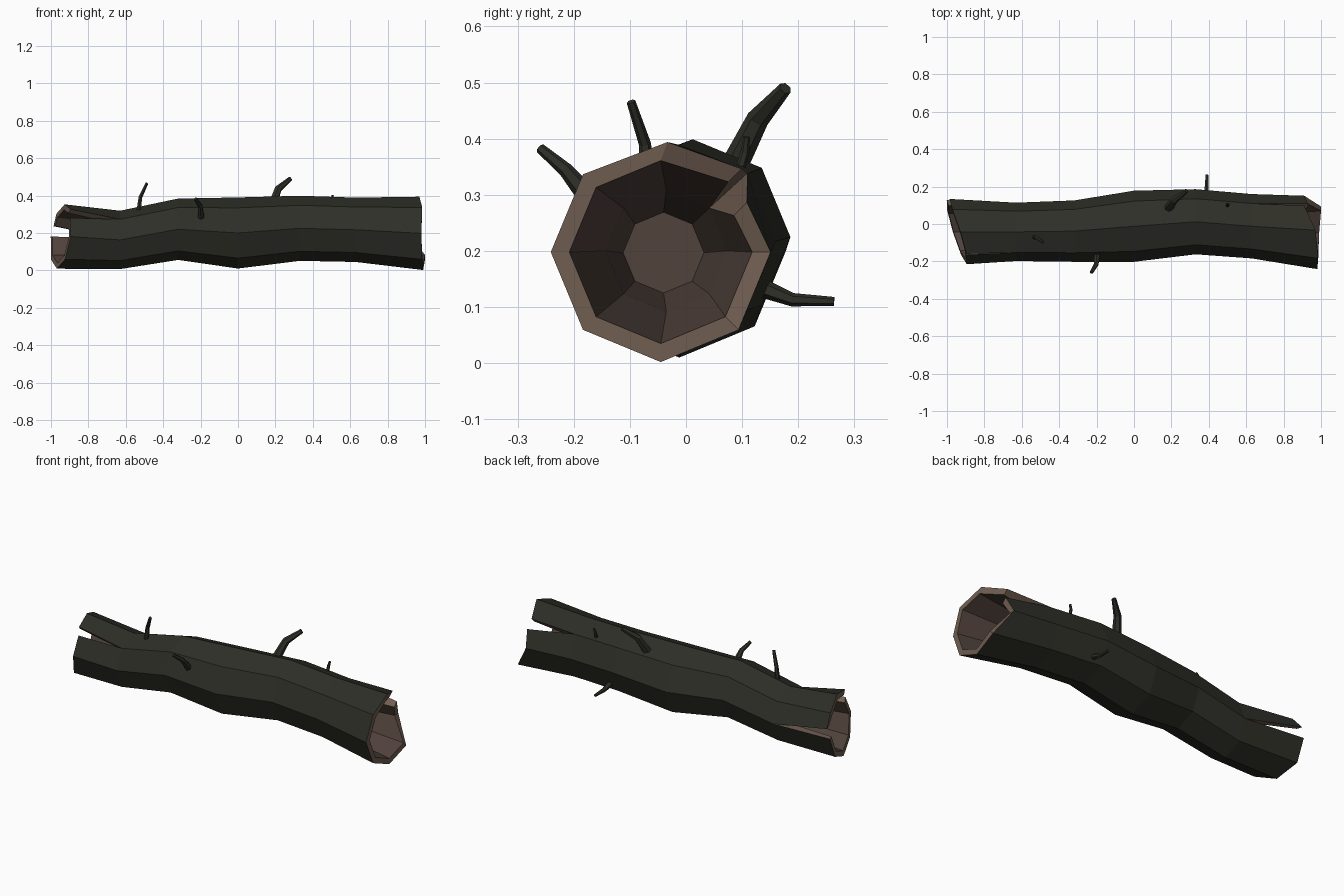
import bpy, bmesh
from math import cos, sin, pi
from mathutils import Vector

if "Cube" in bpy.data.objects:
    bpy.data.objects.remove(bpy.data.objects["Cube"])

N = 8

def material(name, rgb):
    m = bpy.data.materials.new(name)
    m.diffuse_color = (*rgb, 1)
    m.use_nodes = True
    m.node_tree.nodes["Principled BSDF"].inputs["Base Color"].default_value = m.diffuse_color
    return m

bark = material("bark", (0.028, 0.028, 0.021))
rim_wood = material("rim_wood", (0.16, 0.11, 0.082))
inner_wood = material("inner_wood", (0.08, 0.054, 0.044))

def finish(name, bm, mats):
    bmesh.ops.remove_doubles(bm, verts=bm.verts, dist=1e-5)
    bmesh.ops.recalc_face_normals(bm, faces=bm.faces)
    me = bpy.data.meshes.new(name)
    bm.to_mesh(me)
    bm.free()
    for m in mats:
        me.materials.append(m)
    ob = bpy.data.objects.new(name, me)
    bpy.context.collection.objects.link(ob)
    return ob

def add_face(bm, pts, mat=0):
    f = bm.faces.new([bm.verts.new(p) for p in pts])
    f.material_index = mat

def ring(x, y, z, r):
    """Octagon in the yz plane: corner 0 faces back, corner 2 faces up."""
    return [Vector((x, y + r * cos(2 * pi * k / N), z + r * sin(2 * pi * k / N)))
            for k in range(N)]

# Hollow trunk: x, y, z, radius of each bark ring
rings = [ring(*p) for p in [
    (-0.63, -0.042, 0.163, 0.156), (-0.32, -0.038, 0.22, 0.164),
    (0.0, -0.012, 0.2, 0.19), (0.33, 0.012, 0.225, 0.174),
    (0.63, -0.012, 0.217, 0.172)]]

# Broken ends: slanted rims
left_out, left_in = ring(0, -0.043, 0.181, 0.172), ring(0, -0.043, 0.181, 0.142)
for p in left_out + left_in:
    p.x = -0.948 - 0.31 * (p.y + 0.043) + 0.12 * (p.z - 0.18)
right_out, right_in = ring(0, -0.045, 0.198, 0.196), ring(0, -0.045, 0.198, 0.163)
for k, x in enumerate([0.91, 0.93, 0.97, 0.985, 0.98, 0.985, 0.99, 1.0]):
    right_out[k].x = right_in[k].x = x
right_out[2].y += 0.012

# Each end: rims, bark ring it joins, cavity rings, and cracks
# (corner: shift of the panel before it, shift of the panel after it)
ends = [
    (left_out, left_in, rings[0],
     [ring(-0.63, -0.042, 0.168, 0.105), ring(-0.32, -0.04, 0.19, 0.07)],
     {0: ((0, 0, 0), (0.015, 0.005, 0.055)),
      3: ((0.0, 0.005, 0.025), (0, 0, -0.022))}),
    (right_out, right_in, rings[-1],
     [ring(0.63, -0.035, 0.2, 0.108), ring(0.33, -0.04, 0.197, 0.072)],
     {1: ((0, 0.015, -0.05), (-0.02, 0.005, 0.01))}),
]

bm = bmesh.new()
for a, b in zip(rings, rings[1:]):
    for k in range(N):
        j = (k + 1) % N
        add_face(bm, [a[k], a[j], b[j], b[k]])

for out, inn, bark_ring, cavity, cracks in ends:
    def lip(base, k, side):
        return base[k] + Vector(cracks[k][side] if k in cracks else (0, 0, 0))
    for k in range(N):
        j = (k + 1) % N
        o0, o1, i0, i1 = lip(out, k, 1), lip(out, j, 0), lip(inn, k, 1), lip(inn, j, 0)
        add_face(bm, [o0, o1, bark_ring[j], bark_ring[k]])
        add_face(bm, [o0, o1, i1, i0], 1)
        add_face(bm, [i0, i1, cavity[0][j], cavity[0][k]], 2)
        add_face(bm, [cavity[0][k], cavity[0][j], cavity[1][j], cavity[1][k]], 2)
    add_face(bm, cavity[1], 2)
    # side walls of the cracks
    for k in cracks:
        for s in (0, 1):
            add_face(bm, [lip(out, k, s), bark_ring[k], cavity[0][k], lip(inn, k, s)], 1)
finish("hollow_trunk", bm, [bark, rim_wood, inner_wood])

# Twigs: tapered bent six-sided stubs
def twig(name, pts, radii, sides=6):
    pts = [Vector(p) for p in pts]
    bm = bmesh.new()
    loops = []
    for i, (p, r) in enumerate(zip(pts, radii)):
        d = (pts[min(i + 1, len(pts) - 1)] - pts[max(i - 1, 0)]).normalized()
        u = d.cross(Vector((1, 0, 0))).normalized()
        v = d.cross(u)
        loops.append([p + r * (cos(2 * pi * k / sides) * u + sin(2 * pi * k / sides) * v)
                      for k in range(sides)])
    for a, b in zip(loops, loops[1:]):
        for k in range(sides):
            j = (k + 1) % sides
            add_face(bm, [a[k], a[j], b[j], b[k]])
    add_face(bm, loops[0])
    add_face(bm, loops[-1])
    finish(name, bm, [bark])

twig("left_top_twig", [(-0.535, -0.07, 0.29), (-0.522, -0.073, 0.39), (-0.487, -0.098, 0.466)],
     [0.014, 0.011, 0.008])
twig("front_twig", [(-0.198, -0.165, 0.285), (-0.202, -0.215, 0.345), (-0.228, -0.26, 0.383)],
     [0.02, 0.013, 0.009])
twig("large_top_twig", [(0.175, 0.07, 0.32), (0.215, 0.128, 0.435), (0.28, 0.177, 0.49)],
     [0.026, 0.02, 0.012])
twig("back_twig", [(0.38, 0.125, 0.138), (0.388, 0.19, 0.113), (0.39, 0.264, 0.11)],
     [0.018, 0.012, 0.008])
twig("small_top_twig", [(0.5, 0.085, 0.31), (0.5, 0.105, 0.375), (0.507, 0.108, 0.403)],
     [0.01, 0.008, 0.006])
